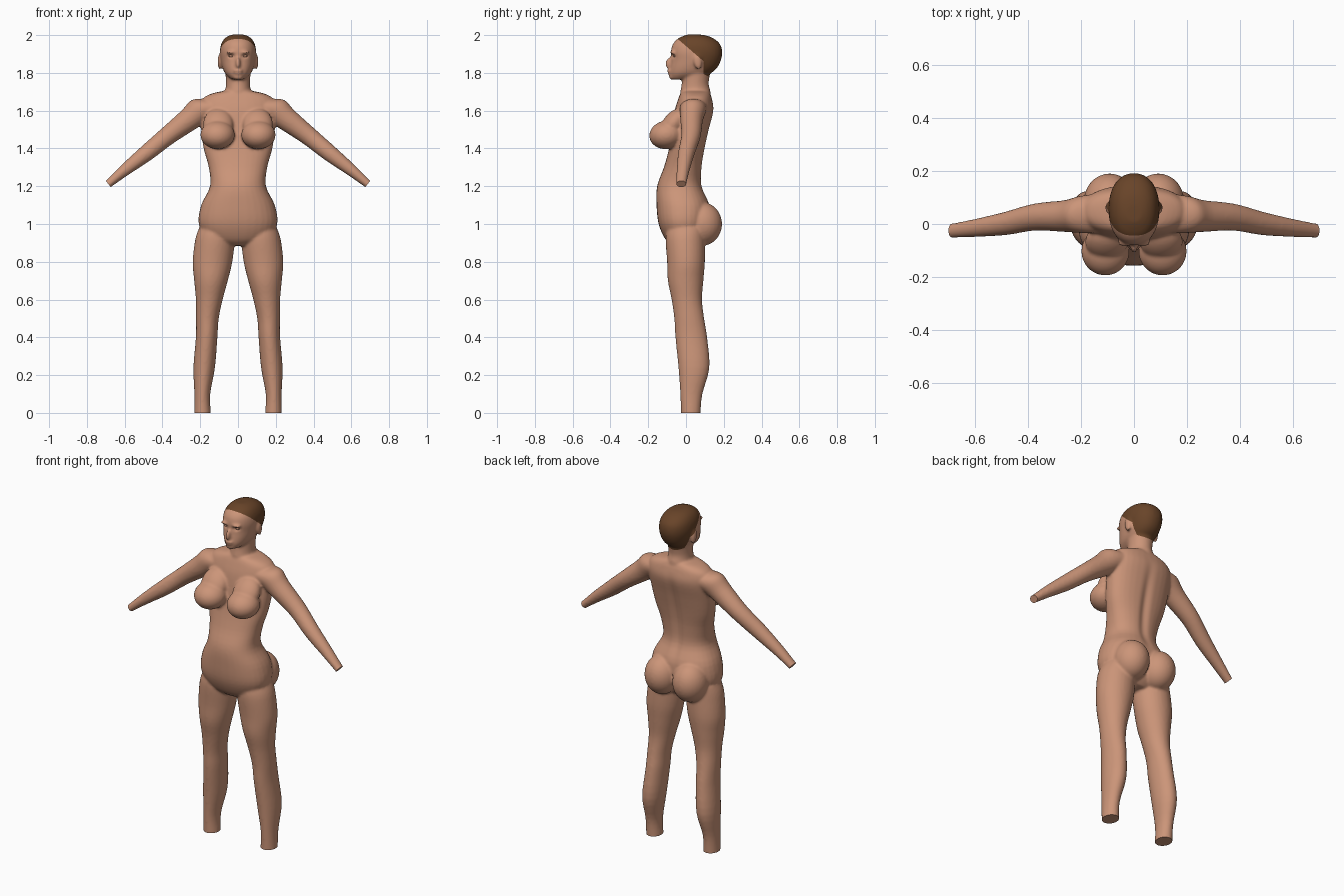
import bpy, bmesh, math
from mathutils import Vector, Matrix

if "Cube" in bpy.data.objects:
    bpy.data.objects.remove(bpy.data.objects["Cube"])

X, Y = Vector((1, 0, 0)), Vector((0, 1, 0))


def material(name, rgb):
    m = bpy.data.materials.new(name)
    m.diffuse_color = (*rgb, 1)
    m.use_nodes = True
    m.node_tree.nodes["Principled BSDF"].inputs["Base Color"].default_value = m.diffuse_color
    return m


skin = material("skin", (0.60, 0.30, 0.19))
brown = material("brown hair", (0.14, 0.058, 0.022))


def spline(rows, steps=4):
    """Catmull-Rom through the section rows."""
    out = []
    for i in range(len(rows) - 1):
        p = [rows[max(0, min(len(rows) - 1, i + k))] for k in (-1, 0, 1, 2)]
        for s in range(steps):
            t = s / steps
            out.append([0.5 * (2 * b + (c - a) * t + (2 * a - 5 * b + 4 * c - d) * t * t
                        + (3 * b - a - 3 * c + d) * t ** 3) for a, b, c, d in zip(*p)])
    return out + [list(rows[-1])]


def loft(bm, rows, A=X, B=Y, n=32, power=2.0):
    """Closed skin through rings (cx, cy, cz, ra, rb) lying in the plane A, B."""
    rings = []
    for cx, cy, cz, ra, rb in spline(rows):
        ring = []
        for k in range(n):
            c, s = math.cos(2 * math.pi * k / n), math.sin(2 * math.pi * k / n)
            a = math.copysign(abs(c) ** (2 / power), c) * ra
            b = math.copysign(abs(s) ** (2 / power), s) * rb
            ring.append(bm.verts.new(Vector((cx, cy, cz)) + A * a + B * b))
        rings.append(ring)
    faces = [bm.faces.new(rings[0]), bm.faces.new(rings[-1])]
    for r, q in zip(rings, rings[1:]):
        for k in range(n):
            faces.append(bm.faces.new((r[k], r[(k + 1) % n], q[(k + 1) % n], q[k])))
    bmesh.ops.recalc_face_normals(bm, faces=faces)


def upright(rows, side=1):
    """(cx, z, half width, front y, back y) to ring rows."""
    return [(side * cx, (f + b) / 2, z, w, (b - f) / 2) for cx, z, w, f, b in rows]


def blob(bm, centre, radii, tilt=0):
    m = Matrix.Translation(centre) @ Matrix.Rotation(tilt, 4, 'X') @ Matrix.Diagonal((*radii, 1))
    bmesh.ops.create_uvsphere(bm, u_segments=28, v_segments=18, radius=1, matrix=m)


bm = bmesh.new()
# torso
loft(bm, upright([
    (0, .885, .07, -.07, .06), (0, .92, .16, -.11, .09), (0, 1.0, .208, -.145, .12),
    (0, 1.1, .195, -.156, .125), (0, 1.2, .148, -.153, .085), (0, 1.3, .155, -.117, .085),
    (0, 1.4, .182, -.09, .10), (0, 1.5, .195, -.075, .122), (0, 1.6, .20, -.06, .146),
    (0, 1.66, .19, -.042, .138), (0, 1.69, .14, -.03, .128), (0, 1.705, .07, -.02, .12)]),
    power=2.3)
# neck
loft(bm, upright([(0, 1.64, .08, -.03, .13), (0, 1.70, .068, -.03, .13),
                  (0, 1.75, .064, -.022, .12), (0, 1.85, .07, -.02, .14)]))
# head
loft(bm, upright([
    (0, 1.765, .03, -.075, .0), (0, 1.78, .052, -.084, .09), (0, 1.80, .07, -.087, .135),
    (0, 1.83, .083, -.084, .167), (0, 1.87, .092, -.078, .186), (0, 1.91, .096, -.08, .192),
    (0, 1.95, .09, -.071, .182), (0, 1.98, .073, -.045, .15), (0, 1.997, .048, -.01, .11),
    (0, 2.003, .025, .01, .07)]), power=2.2)
# nose, lips, chin
blob(bm, (0, -.086, 1.852), (.013, .023, .032), -.25)
blob(bm, (0, -.085, 1.812), (.027, .016, .006))
blob(bm, (0, -.083, 1.799), (.023, .016, .006))
blob(bm, (0, -.072, 1.779), (.028, .018, .016))

for s in (1, -1):
    # legs
    loft(bm, upright([
        (.12, .98, .085, -.10, .10), (.122, .92, .104, -.108, .10), (.135, .8, .105, -.10, .10),
        (.143, .7, .089, -.096, .092), (.152, .6, .071, -.076, .085), (.162, .5, .060, -.062, .096),
        (.166, .4, .057, -.056, .112), (.179, .24, .057, -.040, .124), (.189, .1, .042, -.03, .087),
        (.188, 0, .044, -.026, .077), (.188, -.03, .044, -.026, .077)], s))
    # arms
    loft(bm, [(s * x, y, z, ry, rp) for x, y, z, ry, rp in [
        (.13, .04, 1.615, .075, .06), (.2, .036, 1.602, .07, .071), (.26, .03, 1.553, .06, .062),
        (.375, .026, 1.465, .051, .05), (.485, .002, 1.375, .044, .044),
        (.6, -.015, 1.285, .034, .032), (.687, -.025, 1.212, .027, .022),
        (.72, -.028, 1.185, .027, .022)]], Y, Vector((s * .62, 0, .78)))
    # chest
    blob(bm, (s * .108, -.103, 1.472), (.091, .092, .075), .15)
    blob(bm, (s * .104, -.068, 1.53), (.08, .055, .095), -.65)
    # seat
    blob(bm, (s * .092, .085, 1.0), (.098, .106, .115))
    # ears, brows
    blob(bm, (s * .096, .062, 1.86), (.012, .022, .042), .15)
    blob(bm, (s * .035, -.072, 1.908), (.03, .014, .008))

source = bpy.data.meshes.new("body_source")
bm.to_mesh(source)
bm.free()
obj = bpy.data.objects.new("body_source", source)
bpy.context.collection.objects.link(obj)

# blend all parts into one skin
rm = obj.modifiers.new("blend", 'REMESH')
rm.mode, rm.voxel_size = 'VOXEL', 0.007
sm = obj.modifiers.new("soften", 'SMOOTH')
sm.factor, sm.iterations = 0.5, 7
dg = bpy.context.evaluated_depsgraph_get()
mesh = bpy.data.meshes.new_from_object(obj.evaluated_get(dg))
bpy.data.objects.remove(obj)
mesh.materials.clear()
mesh.materials.append(skin)
mesh.materials.append(brown)

bm = bmesh.new()
bm.from_mesh(mesh)
# eye sockets and spine groove
for v in bm.verts:
    x, y, z = v.co
    if y < -.03 and z > 1.8:
        v.co.y += .012 * math.exp(-((abs(x) - .036) / .016) ** 2 - ((z - 1.89) / .011) ** 2)
    elif y > .03 and 1.05 < z < 1.65:
        fade = math.sin(math.pi * (z - 1.05) / .6)
        v.co.y -= .012 * fade * math.exp(-(x / .025) ** 2)


def cut(point, normal, test, remove=False):
    vs = {v for v in bm.verts if test(v.co)}
    geom = list(vs) + [e for e in bm.edges if all(v in vs for v in e.verts)] \
        + [f for f in bm.faces if all(v in vs for v in f.verts)]
    bmesh.ops.bisect_plane(bm, geom=geom, plane_co=point, plane_no=normal, clear_outer=remove)


# flat ankle and wrist ends
cut((0, 0, .004), (0, 0, -1), lambda c: c.z < .2, True)
for s in (1, -1):
    cut((s * .687, 0, 1.212), (s * .78, 0, -.62), lambda c: c.x * s > .5, True)
bmesh.ops.holes_fill(bm, edges=[e for e in bm.edges if e.is_boundary], sides=0)
for v in bm.verts:
    if v.co.z < .0045:
        v.co.z = 0

# hair line
p, nrm = Vector((0, -.05, 1.985)), Vector((0, .125, .145)).normalized()
on_head = lambda c: c.z > 1.755
cut(p, nrm, on_head)
cut((0, .092, 0), (0, 1, 0), on_head)
low = Vector((0, .11, 1.785)), Vector((0, .5, 1)).normalized()
cut(low[0], low[1], on_head)
for f in bm.faces:
    c = f.calc_center_median()
    above = (c - p).dot(nrm) > 0
    behind = c.y > .092 and (c - low[0]).dot(low[1]) > 0 and c.z > 1.755
    f.material_index = int(c.z > 1.755 and (above and c.z > 1.84 or behind))
bm.to_mesh(mesh)
bm.free()
body = bpy.data.objects.new("body", mesh)
bpy.context.collection.objects.link(body)

# eyes
bm = bmesh.new()
for s in (1, -1):
    blob(bm, (s * .036, -.056, 1.889), (.014, .011, .007))
eyes = bpy.data.meshes.new("eyes")
bm.to_mesh(eyes)
bm.free()
eyes.materials.append(skin)
eye_obj = bpy.data.objects.new("eyes", eyes)
bpy.context.collection.objects.link(eye_obj)

for o in (body, eye_obj):
    o.select_set(True)
bpy.context.view_layer.objects.active = body
bpy.ops.object.shade_smooth_by_angle(angle=math.radians(45))
